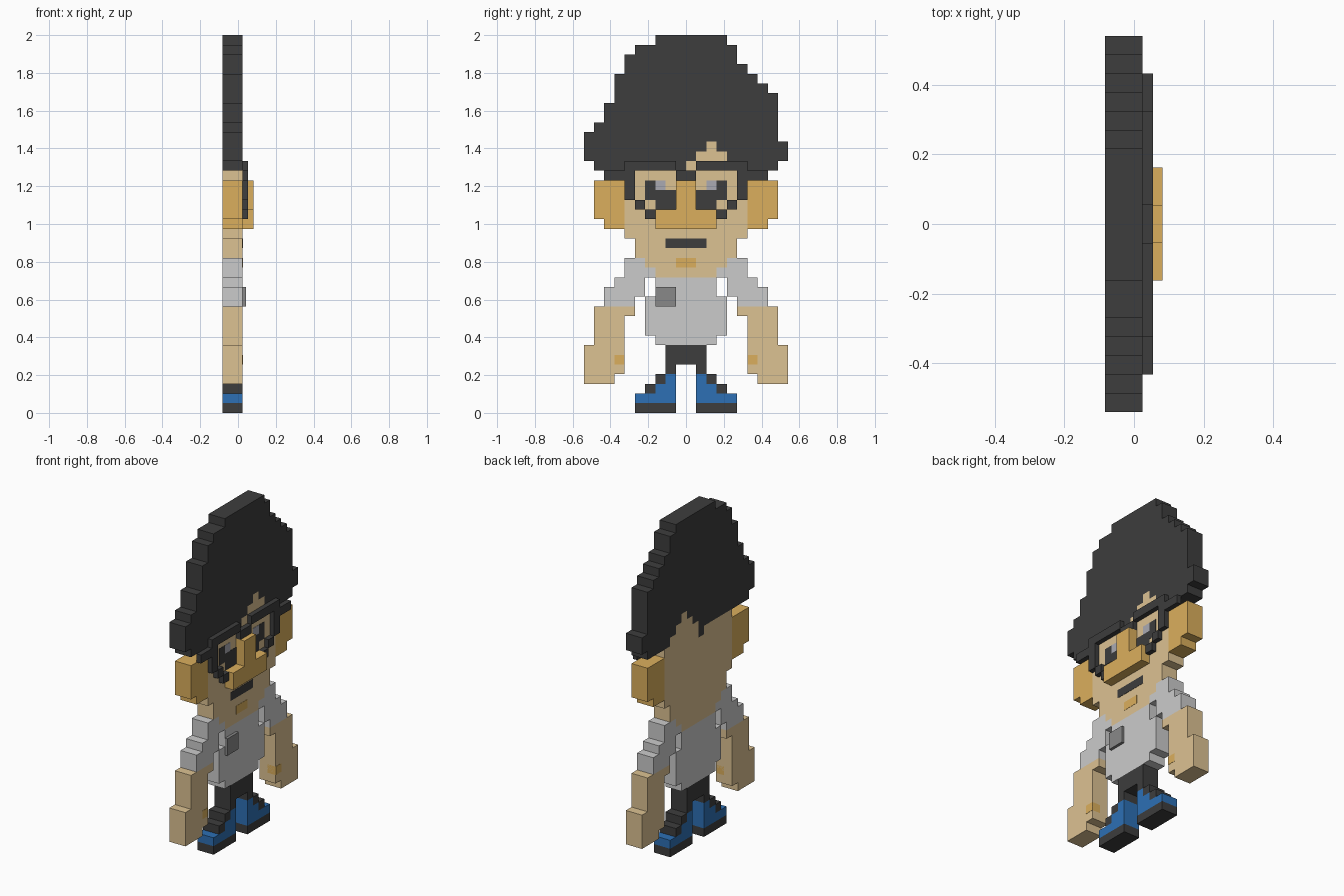
import bpy, bmesh

if "Cube" in bpy.data.objects:
    bpy.data.objects.remove(bpy.data.objects["Cube"])

ROWS, COLS = 39, 20
DZ, DY = 2 / ROWS, 0.0541
BACK, FRONT = -0.083, 0.025      # body slab
GLASS, NOSE = 0.054, 0.082       # raised layers
INLAY = FRONT + 0.0015           # flush colour patches


def material(name, rgb):
    m = bpy.data.materials.new(name)
    m.diffuse_color = (*rgb, 1)
    m.use_nodes = True
    m.node_tree.nodes["Principled BSDF"].inputs["Base Color"].default_value = m.diffuse_color
    return m


DARK = material("charcoal", (0.047, 0.047, 0.047))
SKIN = material("skin", (0.72, 0.54, 0.29))
TAN = material("tan", (0.71, 0.43, 0.11))
BLUE = material("blue", (0.026, 0.162, 0.46))
MID = material("mid_grey", (0.25, 0.25, 0.25))
GLINT = material("glint", (0.40, 0.40, 0.45))


def part(name, runs, mat=None, x0=BACK, x1=FRONT, mirror=False):
    """Pixel slab; runs are (first row, end row, first column, end column), rows from the top."""
    cells = {(r, c) for a, b, s, e in runs for r in range(a, b) for c in range(s, e)}
    if mirror:
        cells |= {(r, COLS - 1 - c) for r, c in cells}
    bm = bmesh.new()
    for r, c in sorted(cells):
        y0, z0 = (c - COLS / 2) * DY, (ROWS - 1 - r) * DZ
        bm.faces.new([bm.verts.new((x1, y, z)) for y, z in
                      ((y0, z0), (y0 + DY, z0), (y0 + DY, z0 + DZ), (y0, z0 + DZ))])
    bmesh.ops.remove_doubles(bm, verts=bm.verts, dist=0.001)
    me = bpy.data.meshes.new(name)
    bm.to_mesh(me)
    bm.free()
    ob = bpy.data.objects.new(name, me)
    bpy.context.collection.objects.link(ob)
    if mat:
        me.materials.append(mat)
    mod = ob.modifiers.new("depth", 'SOLIDIFY')
    mod.thickness, mod.offset = x1 - x0, -1
    return ob


# Hair, with a notch over the forehead
part("hair", [(0, 1, 7, 14), (1, 2, 5, 15), (2, 3, 4, 15), (3, 4, 4, 16), (4, 5, 3, 17),
              (5, 6, 3, 18), (6, 7, 3, 19), (7, 9, 2, 19), (9, 10, 1, 19), (10, 11, 0, 19),
              (11, 12, 0, 12), (11, 12, 13, 20), (12, 13, 0, 11), (12, 13, 14, 20),
              (13, 14, 1, 10), (13, 14, 15, 19), (14, 15, 9, 10)], DARK)

# Head and ears
part("face", [(11, 12, 12, 13), (12, 13, 11, 14), (13, 14, 10, 15), (14, 15, 4, 9),
              (14, 15, 10, 16), (15, 21, 4, 16), (21, 23, 5, 15), (23, 24, 6, 14),
              (24, 25, 7, 13)], SKIN)
part("ears", [(15, 19, 1, 4), (19, 20, 2, 4)], TAN, mirror=True)

# Facial features
part("glasses", [(13, 14, 4, 9), (14, 15, 2, 5), (14, 15, 9, 10), (15, 17, 4, 5),
                 (17, 18, 5, 6), (18, 19, 6, 7)], DARK, FRONT, GLASS, True)
part("eyes", [(15, 17, 6, 7), (16, 18, 7, 9)], DARK, 0, INLAY, True)
part("eye_glints", [(15, 16, 7, 8)], GLINT, 0, INLAY, True)
part("nose", [(15, 18, 9, 11), (18, 20, 7, 13)], TAN, FRONT, NOSE)
part("mouth", [(21, 22, 8, 12)], DARK, 0, INLAY)
part("chin", [(23, 24, 9, 11)], TAN, 0, INLAY)

# Shirt
part("shirt", [(25, 27, 7, 13), (27, 31, 6, 14), (31, 32, 7, 13)])
part("sleeves", [(23, 24, 4, 6), (24, 25, 4, 7), (25, 26, 3, 6), (26, 27, 2, 6),
                 (27, 28, 2, 5)], mirror=True)
part("pocket", [(26, 28, 7, 9)], MID, FRONT, 0.042)

# Arms and thumbs
part("arms", [(28, 29, 1, 5), (29, 32, 1, 4), (32, 35, 0, 4), (35, 36, 0, 3)], SKIN, mirror=True)
part("thumbs", [(33, 34, 3, 4)], TAN, -0.029, INLAY, True)

# Legs and shoes
part("trousers", [(32, 34, 8, 12), (34, 35, 8, 9), (35, 36, 7, 8), (36, 37, 6, 7)], DARK, mirror=True)
part("shoes", [(35, 36, 8, 9), (36, 37, 7, 9), (37, 38, 5, 9)], BLUE, mirror=True)
part("soles", [(38, 39, 5, 9)], DARK, mirror=True)
